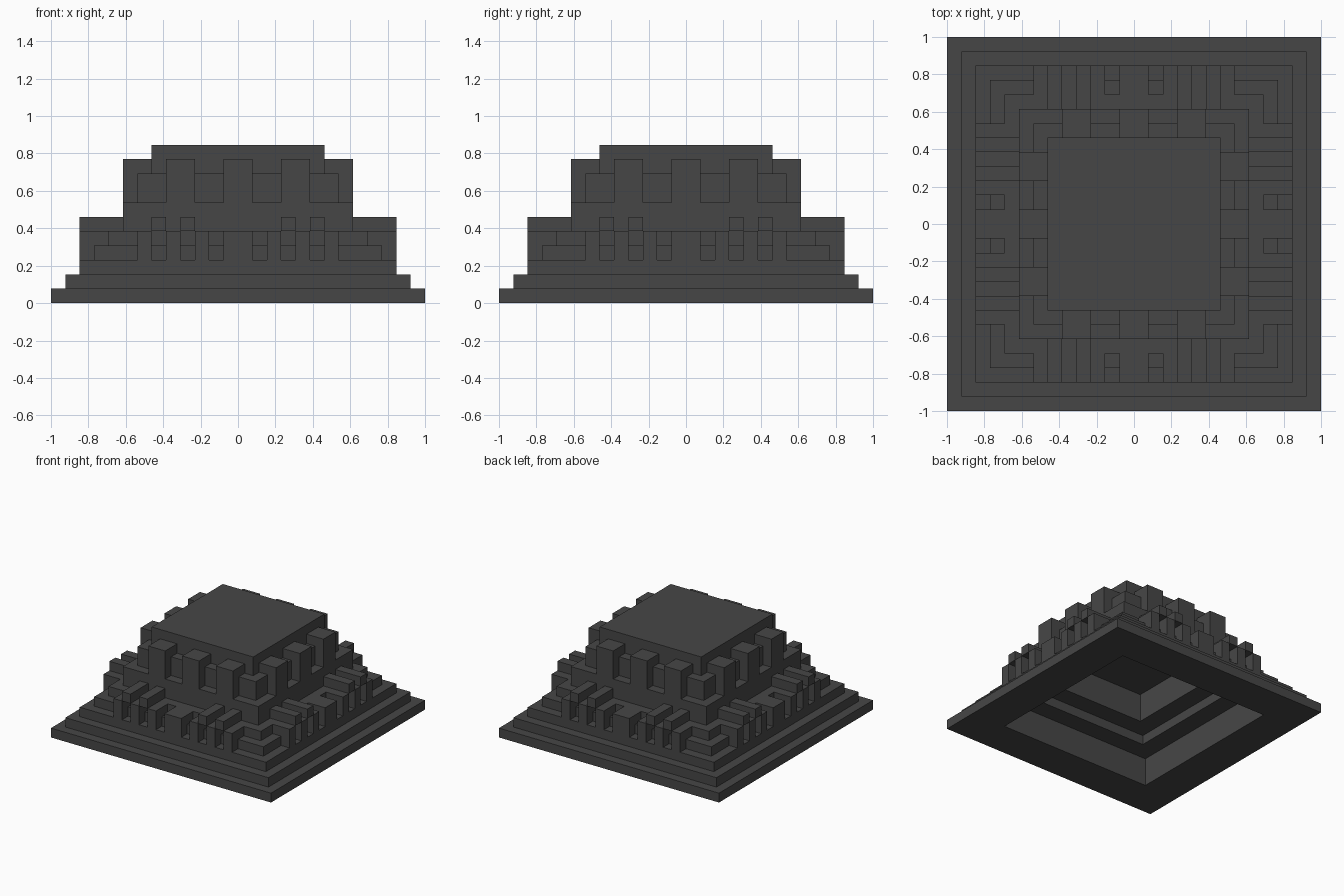
import bpy, bmesh, math
from mathutils import Matrix

U = 1 / 13  # one block

cube = bpy.data.objects.get("Cube")
if cube:
    bpy.data.objects.remove(cube, do_unlink=True)

stone = bpy.data.materials.new("dark_grey_stone")
stone.use_nodes = True
GREY = (0.062, 0.062, 0.062, 1)
stone.diffuse_color = GREY
bsdf = next(n for n in stone.node_tree.nodes if n.type == 'BSDF_PRINCIPLED')
bsdf.inputs["Base Color"].default_value = GREY
bsdf.inputs["Roughness"].default_value = 0.9


def finish(name, bm):
    bmesh.ops.recalc_face_normals(bm, faces=bm.faces[:])
    bmesh.ops.scale(bm, vec=(U, U, U), verts=bm.verts[:])
    mesh = bpy.data.meshes.new(name)
    bm.to_mesh(mesh)
    bm.free()
    mesh.materials.append(stone)
    obj = bpy.data.objects.new(name, mesh)
    bpy.context.collection.objects.link(obj)
    return obj


def square_shell(name, profile):
    """Sweep (half width, height) steps around a square and cap both ends."""
    bm = bmesh.new()
    rings = [[bm.verts.new((sx * h, sy * h, z))
              for sx, sy in ((-1, -1), (1, -1), (1, 1), (-1, 1))]
             for h, z in profile]
    for a, b in zip(rings, rings[1:]):
        for i in range(4):
            j = (i + 1) % 4
            bm.faces.new((a[i], a[j], b[j], b[i]))
    bm.faces.new(rings[0])
    bm.faces.new(rings[-1])
    return finish(name, bm)


def blocks_on_side(name, spans, y0, y1, z0, z1, side):
    """Row of blocks along the front, turned to the given side."""
    bm = bmesh.new()
    for x0, x1 in spans:
        m = (Matrix.Translation(((x0 + x1) / 2, (y0 + y1) / 2, (z0 + z1) / 2))
             @ Matrix.Diagonal((x1 - x0, y1 - y0, z1 - z0, 1)))
        bmesh.ops.create_cube(bm, size=1, matrix=m)
    for v in bm.verts:
        for _ in range(side):
            v.co.x, v.co.y = -v.co.y, v.co.x
        v.co = [round(c, 4) for c in v.co]
    return finish(name, bm)


def mirrored(spans):
    return spans + [(-b, -a) for a, b in spans]


# Stepped body: hollow stepped ceiling first, then the outside up to the roof
square_shell("stepped_body", [
    (5, 7), (5, 4), (7, 4), (7, 3), (9, 3), (9, 0),
    (13, 0), (13, 1), (12, 1), (12, 2), (11, 2), (11, 3),
    (10, 3), (10, 4), (9, 4), (9, 5), (8, 5), (8, 7),
    (7, 7), (7, 9), (6, 9), (6, 11)])

POSTS = mirrored([(2, 3), (4, 5), (6, 7)]) + [(-1, 1)]
BEAMS = mirrored([(3, 4), (5, 6)])
BATTLEMENTS = mirrored([(3, 5)]) + [(-1, 1)]

for side, label in enumerate(("front", "left", "back", "right")):
    # Lower terrace posts with open slots between them
    blocks_on_side(label + "_terrace_posts", POSTS, -11, -9, 3, 5, side)
    # Raised beams that roof the outer slots
    blocks_on_side(label + "_slot_beams", BEAMS, -11, -8, 5, 6, side)
    # Upper buttress blocks
    blocks_on_side(label + "_upper_blocks", BATTLEMENTS, -8, -6, 7, 10, side)
